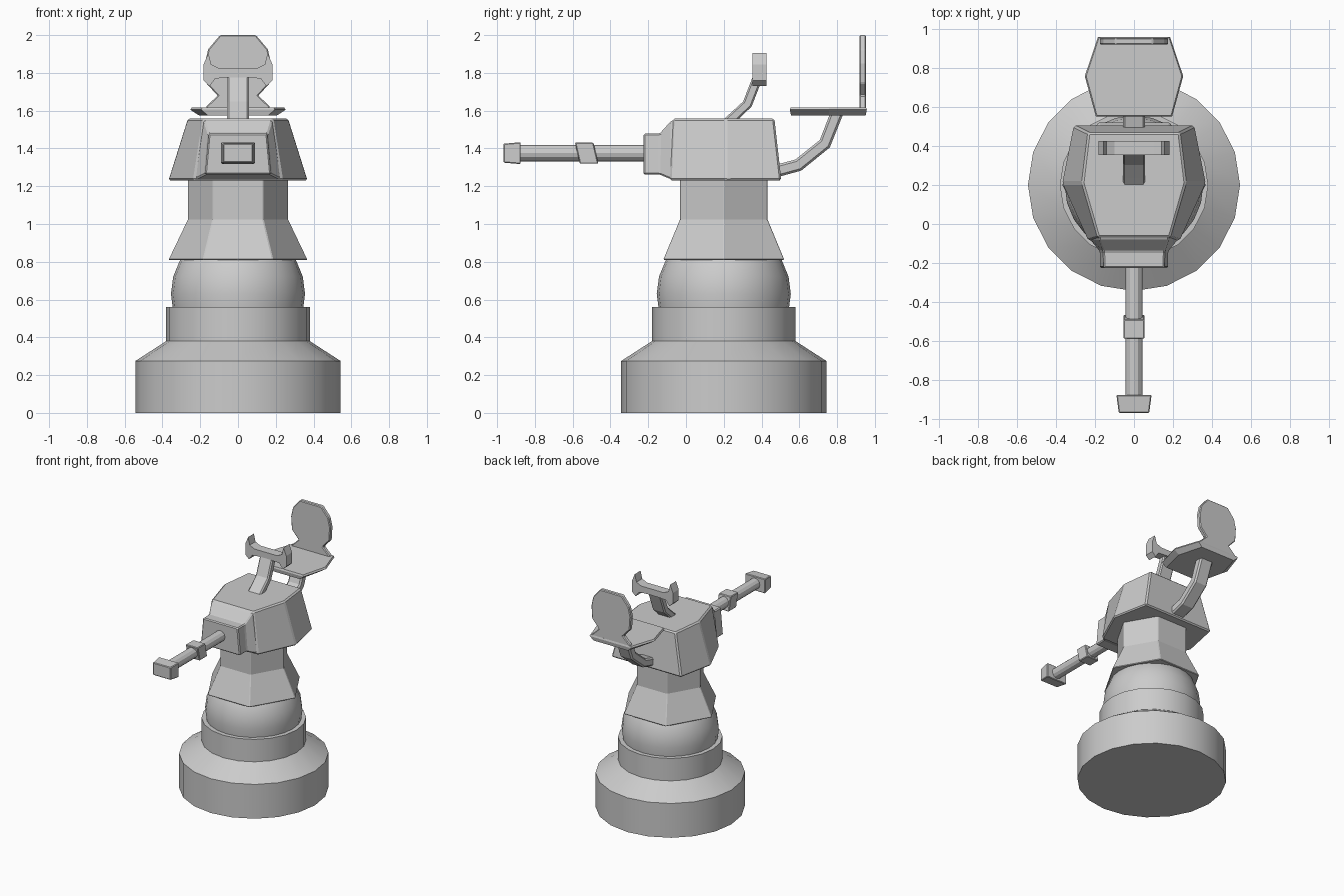
import bpy, bmesh
from math import sin, cos, pi, radians
from mathutils import Vector

if "Cube" in bpy.data.objects:
    bpy.data.objects.remove(bpy.data.objects["Cube"])

CY = 0.2      # y of the pedestal axis
BZ = 1.375    # height of the barrel axis


def finish(name, bm, bevel=0.0, smooth=False):
    bmesh.ops.recalc_face_normals(bm, faces=bm.faces)
    me = bpy.data.meshes.new(name)
    bm.to_mesh(me)
    bm.free()
    ob = bpy.data.objects.new(name, me)
    bpy.context.collection.objects.link(ob)
    if bevel:
        m = ob.modifiers.new("edge_bevel", 'BEVEL')
        m.width, m.segments, m.limit_method = bevel, 1, 'ANGLE'
        m.angle_limit = radians(25)
    if smooth:
        bpy.ops.object.select_all(action='DESELECT')
        ob.select_set(True)
        bpy.context.view_layer.objects.active = ob
        bpy.ops.object.shade_smooth_by_angle(angle=radians(25))
    return ob


def loft(name, rings, **kw):
    """Skin a list of equal-length point rings and cap both ends."""
    bm = bmesh.new()
    vs = [[bm.verts.new(p) for p in r] for r in rings]
    n = len(vs[0])
    for a, b in zip(vs, vs[1:]):
        for i in range(n):
            j = (i + 1) % n
            bm.faces.new((a[i], a[j], b[j], b[i]))
    bm.faces.new(vs[0])
    bm.faces.new(vs[-1])
    return finish(name, bm, **kw)


def lathe(name, profile, sides, **kw):
    ang = [2 * pi * i / sides for i in range(sides)]
    return loft(name, [[(r * cos(a), CY + r * sin(a), z) for a in ang]
                       for r, z in profile], **kw)


def mirrored(half):
    """Close a right-hand outline by mirroring it across x = 0."""
    return half + [(-x, v) for x, v in reversed(half)]


def strut(name, path, w, t, **kw):
    """Chamfered bar swept along a (y, z) path."""
    pts = [Vector(p) for p in path]
    c = 0.35 * t
    sec = [(w, t - c), (w - c, t), (c - w, t), (-w, t - c),
           (-w, c - t), (c - w, -t), (w - c, -t), (w, c - t)]
    rings = []
    for i, p in enumerate(pts):
        d = (pts[min(i + 1, len(pts) - 1)] - pts[max(i - 1, 0)]).normalized()
        nrm = Vector((-d.y, d.x))
        rings.append([(x, p.x + nrm.x * s, p.y + nrm.y * s) for x, s in sec])
    return loft(name, rings, **kw)


# Pedestal: round base, swivel ball and hexagonal neck
lathe("base", [(0.543, 0), (0.543, 0.275), (0.38, 0.38), (0.38, 0.56)], 20, smooth=True)
ball = [(0.355 * cos(radians(a)), 0.63 + 0.355 * sin(radians(a))) for a in range(-15, 61, 15)]
lathe("swivel_ball", ball, 24, smooth=True)
lathe("neck", [(0.37, 0.81), (0.267, 1.025), (0.267, 1.26)], 6, bevel=0.005)

# Turret housing: six-sided tapered block
low = mirrored([(0.235, -0.085), (0.37, 0.21), (0.31, 0.505)])
top = mirrored([(0.185, -0.07), (0.266, 0.21), (0.235, 0.468)])
loft("housing", [[(x, y, 1.23) for x, y in low], [(x, y, 1.558) for x, y in top]], bevel=0.01)

# Gun mount: sloped collar and box on the housing's front
mount = [(-0.06, 0.18, 1.55, 0.23, 1.235), (-0.075, 0.18, 1.55, 0.23, 1.235),
         (-0.14, 0.158, 1.478, 0.175, 1.262), (-0.225, 0.155, 1.478, 0.175, 1.262)]
loft("gun_mount", [[(-a, y, zt), (a, y, zt), (b, y, zb), (-b, y, zb)]
                   for y, a, zt, b, zb in mount], bevel=0.008)

# Barrel, sheared clamp and muzzle
loft("barrel", [[(0.043 * cos(2 * pi * i / 12), y, BZ + 0.043 * sin(2 * pi * i / 12))
                 for i in range(12)] for y in (-0.2, -0.9)], smooth=True)


def block(name, ends, shear):
    loft(name, [[(sx * w, y - shear * sz, BZ + sz * h)
                 for sx, sz in ((-1, -1), (1, -1), (1, 1), (-1, 1))]
                for y, w, h in ends], bevel=0.005)


block("barrel_clamp", [(-0.575, 0.054, 0.056), (-0.477, 0.054, 0.056)], 0.013)
block("muzzle", [(-0.967, 0.078, 0.05), (-0.875, 0.09, 0.058)], 0)

# Control handle and its stem
strut("handle_stem", [(0.2, 1.52), (0.25, 1.565), (0.325, 1.635), (0.385, 1.79)], 0.057, 0.026)
grip = mirrored([(0.06, 1.775), (0.12, 1.77), (0.15, 1.73), (0.182, 1.76), (0.182, 1.845),
                 (0.157, 1.905), (0.142, 1.845), (0.1, 1.825)])
loft("handle", [[(x, y, z) for x, z in grip] for y in (0.352, 0.425)])

# Seat: strut, pan with tucked-under rim, and backrest
strut("seat_strut", [(0.44, 1.27), (0.595, 1.312), (0.735, 1.425), (0.8, 1.59)], 0.057, 0.033)
pan = mirrored([(0.195, 0.55), (0.252, 0.757), (0.185, 0.957)])
loft("seat_pan", [[(x * 0.82, 0.76 + (y - 0.76) * 0.97, 1.575) for x, y in pan],
                  [(x, y, 1.605) for x, y in pan],
                  [(x * 0.97, 0.76 + (y - 0.76) * 0.98, 1.618) for x, y in pan]])
back = mirrored([(0.175, 1.6), (0.165, 1.625), (0.108, 1.68), (0.168, 1.745), (0.175, 1.85),
                 (0.158, 1.925), (0.095, 2.0)])
loft("backrest", [[(x, y, z) for x, z in back] for y in (0.918, 0.953)], bevel=0.006)
